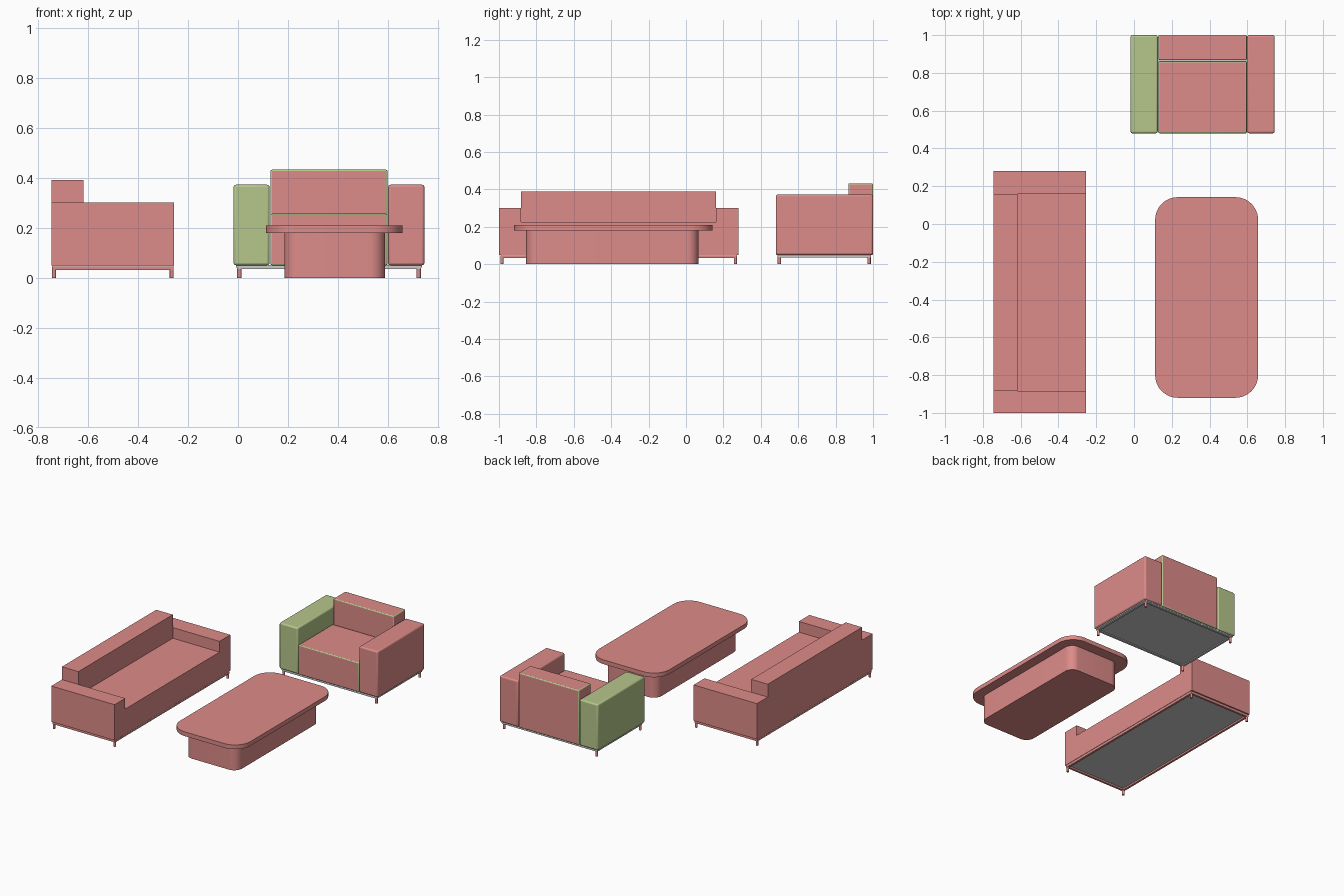
import bpy, bmesh, math
from mathutils import Matrix

if "Cube" in bpy.data.objects:
    bpy.data.objects.remove(bpy.data.objects["Cube"])


def material(name, rgb):
    m = bpy.data.materials.new(name)
    m.diffuse_color = (*rgb, 1)
    m.use_nodes = True
    m.node_tree.nodes["Principled BSDF"].inputs["Base Color"].default_value = m.diffuse_color
    return m


RED = material("red_fabric", (0.72, 0.26, 0.25))
GREEN = material("green_fabric", (0.47, 0.57, 0.26))


def finish(name, bm, mats):
    bmesh.ops.recalc_face_normals(bm, faces=bm.faces)
    me = bpy.data.meshes.new(name)
    bm.to_mesh(me)
    bm.free()
    ob = bpy.data.objects.new(name, me)
    bpy.context.collection.objects.link(ob)
    for m in mats:
        me.materials.append(m)
    return ob


def smooth(ob):
    bpy.ops.object.select_all(action='DESELECT')
    ob.select_set(True)
    bpy.context.view_layer.objects.active = ob
    bpy.ops.object.shade_smooth_by_angle(angle=math.radians(35))


def box(name, x, y, z, mats=(), bevel=0, edge_mat=-1):
    bm = bmesh.new()
    size = [b - a for a, b in (x, y, z)]
    mid = [(a + b) / 2 for a, b in (x, y, z)]
    bmesh.ops.create_cube(bm, size=1, matrix=Matrix.Translation(mid) @ Matrix.Diagonal((*size, 1)))
    ob = finish(name, bm, mats)
    if bevel:
        mod = ob.modifiers.new("soft_edges", 'BEVEL')
        mod.width, mod.segments, mod.material = bevel, 3, edge_mat
        smooth(ob)
    return ob


def extrude(name, points, offset, mats):
    bm = bmesh.new()
    face = bm.faces.new([bm.verts.new(p) for p in points])
    new = bmesh.ops.extrude_face_region(bm, geom=[face], use_keep_orig=True)["geom"]
    bmesh.ops.translate(bm, vec=offset, verts=[v for v in new if isinstance(v, bmesh.types.BMVert)])
    return finish(name, bm, mats)


def rounded_slab(name, x, y, z, r, mats):
    pts = []
    corners = [(x[1] - r, y[1] - r), (x[0] + r, y[1] - r), (x[0] + r, y[0] + r), (x[1] - r, y[0] + r)]
    for i, (cx, cy) in enumerate(corners):
        for k in range(13):
            a = math.pi / 2 * (i + k / 12)
            pts.append((cx + r * math.cos(a), cy + r * math.sin(a), z[0]))
    smooth(extrude(name, pts, (0, 0, z[1] - z[0]), mats))


def underframe(prefix, x, y, z, w, r, rail_mats):
    # perimeter rails
    for side, a in (("left", x[0]), ("right", x[1] - w)):
        box(f"{prefix}_{side}_rail", (a, a + w), y, z, rail_mats)
    for side, a in (("front", y[0]), ("back", y[1] - w)):
        box(f"{prefix}_{side}_rail", (x[0] + w, x[1] - w), (a, a + w), z, rail_mats)
    # round legs in the four corners
    for sx, lx in (("left", x[0] + r), ("right", x[1] - r)):
        for sy, ly in (("front", y[0] + r), ("back", y[1] - r)):
            bm = bmesh.new()
            bmesh.ops.create_cone(bm, cap_ends=True, segments=16, radius1=r, radius2=r,
                                  depth=z[0] + 0.002, matrix=Matrix.Translation((lx, ly, z[0] / 2 + 0.001)))
            smooth(finish(f"{prefix}_{sy}_{sx}_leg", bm, [RED]))


# sofa: U-shaped arms and seat in one body, backrest on top, frame and legs
sx0, sx1 = -0.745, -0.255
profile = [(-1, 0.05), (0.28, 0.05), (0.28, 0.30), (0.16, 0.30),
           (0.16, 0.225), (-0.883, 0.225), (-0.883, 0.30), (-1, 0.30)]
extrude("sofa_body", [(sx0, y, z) for y, z in profile], (sx1 - sx0, 0, 0), [RED])
box("sofa_backrest", (sx0, -0.617), (-0.883, 0.16), (0.225, 0.39), [RED])
underframe("sofa", (sx0 + 0.002, sx1 - 0.002), (-0.992, 0.272), (0.032, 0.046), 0.015, 0.008, [RED])
box("sofa_base_panel", (sx0 + 0.003, sx1 - 0.003), (-0.99, 0.27), (0.044, 0.05))

# armchair: bevelled arms, seat and back cushion
box("armchair_left_arm", (-0.018, 0.126), (0.48, 1.0), (0.05, 0.372), [GREEN], 0.01)
box("armchair_right_arm", (0.600, 0.745), (0.48, 1.0), (0.05, 0.372), [RED], 0.01)
box("armchair_seat", (0.13, 0.597), (0.48, 0.862), (0.05, 0.256), [RED, GREEN], 0.006, 1)
box("armchair_back", (0.13, 0.597), (0.868, 1.0), (0.05, 0.432), [RED, GREEN], 0.006, 1)

# armchair underframe
box("armchair_base_panel", (-0.008, 0.735), (0.49, 0.99), (0.042, 0.052))
underframe("armchair", (-0.004, 0.731), (0.49, 0.988), (0.035, 0.046), 0.015, 0.009, [])

# coffee table
rounded_slab("table_top", (0.112, 0.657), (-0.92, 0.142), (0.18, 0.21), 0.12, [RED])
rounded_slab("table_base", (0.185, 0.588), (-0.855, 0.066), (0.0, 0.18), 0.06, [RED])
